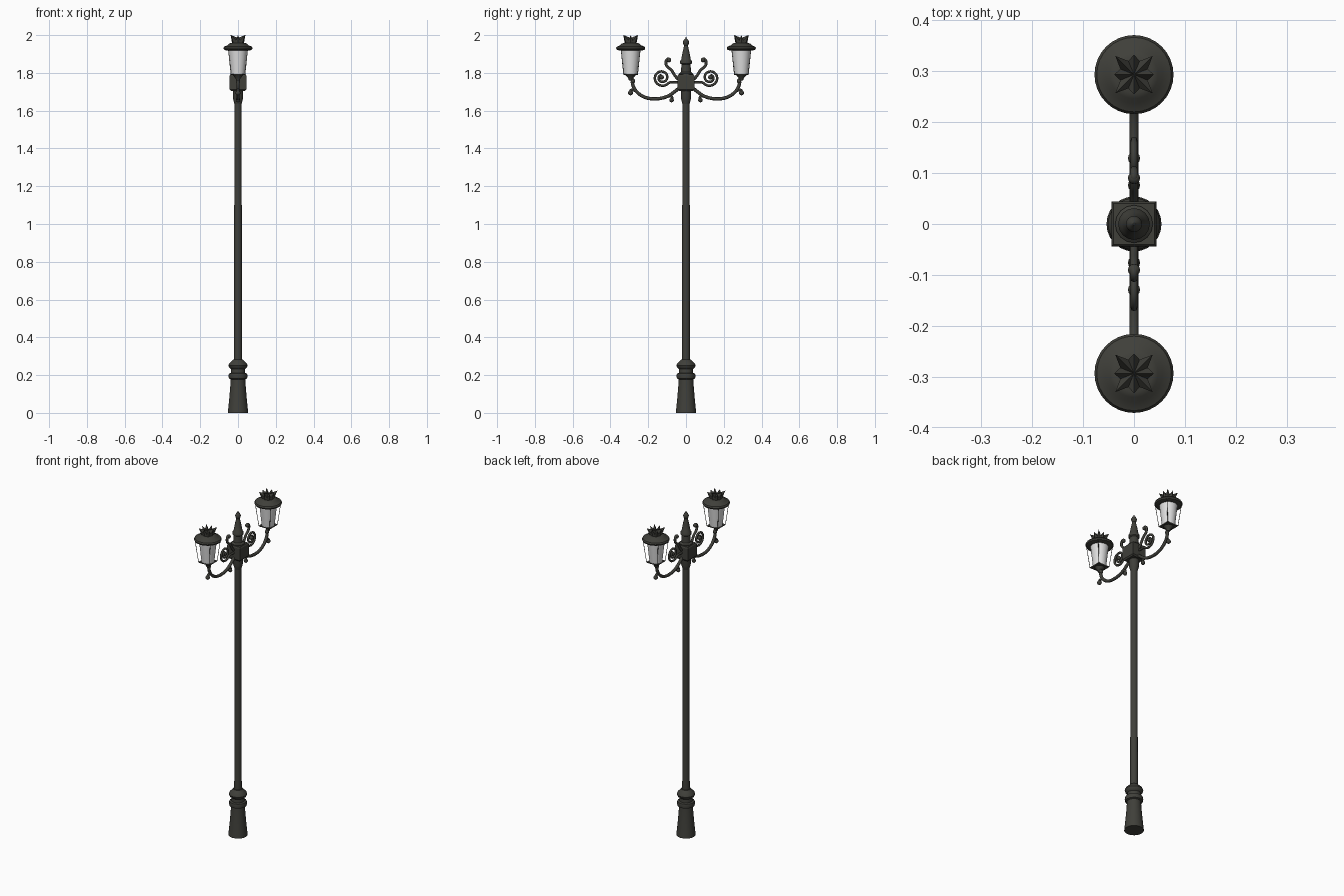
import bpy, bmesh, math
from mathutils import Vector

if "Cube" in bpy.data.objects:
    bpy.data.objects.remove(bpy.data.objects["Cube"])


def material(name, rgb):
    m = bpy.data.materials.new(name)
    m.diffuse_color = (*rgb, 1)
    m.use_nodes = True
    m.node_tree.nodes["Principled BSDF"].inputs["Base Color"].default_value = m.diffuse_color
    return m


IRON = material("dark iron", (0.050, 0.050, 0.042))
GLASS = material("pale glass", (0.75, 0.75, 0.75))
LAMP_Y = 0.293


def finish(bm, name, mat, smooth=True):
    bmesh.ops.recalc_face_normals(bm, faces=bm.faces)
    me = bpy.data.meshes.new(name)
    bm.to_mesh(me)
    bm.free()
    ob = bpy.data.objects.new(name, me)
    bpy.context.collection.objects.link(ob)
    me.materials.append(mat)
    if smooth:
        select(ob)
        bpy.ops.object.shade_smooth_by_angle(angle=math.radians(35))
    return ob


def select(ob):
    bpy.ops.object.select_all(action='DESELECT')
    ob.select_set(True)
    bpy.context.view_layer.objects.active = ob


def lathe(name, profile, mat=IRON, y=0, n=24):
    """Closed turned shape from (radius, height) pairs."""
    bm = bmesh.new()
    rings = [[bm.verts.new((r * math.cos(2 * math.pi * i / n),
                            y + r * math.sin(2 * math.pi * i / n), z))
              for i in range(n)] for r, z in profile]
    for a, b in zip(rings, rings[1:]):
        for i in range(n):
            j = (i + 1) % n
            bm.faces.new((a[i], a[j], b[j], b[i]))
    bm.faces.new(rings[0])
    bm.faces.new(rings[-1])
    return finish(bm, name, mat)


def square_block(name, levels, y=0):
    """Square-section block from (half width, height) pairs."""
    bm = bmesh.new()
    rings = [[bm.verts.new((sx * w, y + sy * w, z))
              for sx, sy in ((-1, -1), (1, -1), (1, 1), (-1, 1))] for w, z in levels]
    for a, b in zip(rings, rings[1:]):
        for i in range(4):
            j = (i + 1) % 4
            bm.faces.new((a[i], a[j], b[j], b[i]))
    bm.faces.new(rings[0])
    bm.faces.new(rings[-1])
    return finish(bm, name, IRON, False)


def tube(name, pts, radius, smooth_path=True):
    """Round bar along a path of (x, y, z) points."""
    cu = bpy.data.curves.new(name, 'CURVE')
    cu.dimensions = '3D'
    cu.bevel_depth = radius
    cu.bevel_resolution = 2
    cu.use_fill_caps = True
    cu.resolution_u = 4
    sp = cu.splines.new('NURBS' if smooth_path else 'POLY')
    sp.points.add(len(pts) - 1)
    for p, co in zip(sp.points, pts):
        p.co = (*co, 1)
    if smooth_path:
        sp.order_u = 3
        sp.use_endpoint_u = True
    cu.materials.append(IRON)
    ob = bpy.data.objects.new(name, cu)
    bpy.context.collection.objects.link(ob)
    select(ob)
    bpy.ops.object.convert(target='MESH')
    bpy.ops.object.shade_smooth_by_angle(angle=math.radians(50))


def ball(name, y, z, r):
    bm = bmesh.new()
    bmesh.ops.create_uvsphere(bm, u_segments=12, v_segments=8, radius=r)
    bmesh.ops.translate(bm, verts=bm.verts, vec=Vector((0, y, z)))
    finish(bm, name, IRON)


def crown(name, y):
    """Faceted lid ornament with a ring of eight flared points."""
    bm = bmesh.new()
    low, rim = [], []
    for i in range(16):
        a = math.pi * i / 8
        r, z = (0.029, 1.972) if i % 2 else ((0.052, 2.0) if i % 4 == 2 else (0.039, 2.0))
        low.append(bm.verts.new((0.029 * math.cos(a), y + 0.029 * math.sin(a), 1.945)))
        rim.append(bm.verts.new((r * math.cos(a), y + r * math.sin(a), z)))
    top = bm.verts.new((0, y, 1.985))
    for i in range(16):
        j = (i + 1) % 16
        bm.faces.new((low[i], low[j], rim[j], rim[i]))
        bm.faces.new((rim[i], rim[j], top))
    bm.faces.new(low)
    finish(bm, name, IRON, False)


# Base, pole and finial
lathe("base", [(0.054, 0), (0.052, 0.02), (0.046, 0.08), (0.041, 0.14), (0.039, 0.178),
               (0.048, 0.182), (0.051, 0.195), (0.048, 0.208), (0.038, 0.212),
               (0.037, 0.232), (0.047, 0.24), (0.051, 0.252), (0.047, 0.262),
               (0.034, 0.275), (0.026, 0.283)])
lathe("pole", [(0.021, 0.27), (0.019, 1.72)], n=20)
lathe("collar", [(0.019, 1.635), (0.023, 1.65), (0.027, 1.665), (0.027, 1.72)], n=20)
square_block("arm_block", [(0.038, 1.705), (0.044, 1.713), (0.044, 1.785), (0.040, 1.792)])
lathe("finial", [(0.037, 1.785), (0.037, 1.797), (0.027, 1.805), (0.024, 1.845),
                 (0.031, 1.85), (0.031, 1.862), (0.025, 1.872), (0.018, 1.91),
                 (0.010, 1.945), (0.015, 1.955), (0.016, 1.965), (0.011, 1.975),
                 (0.004, 1.983), (0.002, 1.99)], n=16)

for side, tag in ((-1, "near"), (1, "far")):
    def path(pts):
        return [(0, side * y, z) for y, z in pts]

    # Main arm with its curled ends
    tube("arm_" + tag, path([(0.03, 1.725), (0.06, 1.70), (0.10, 1.672), (0.16, 1.66),
                             (0.22, 1.668), (0.265, 1.70), (0.285, 1.74), (0.282, 1.765),
                             (0.293, 1.79)]), 0.009)
    tube("arm_curl_" + tag, path([(0.255, 1.695), (0.275, 1.71), (0.295, 1.71),
                                  (0.297, 1.695)]), 0.007)
    ball("arm_curl_end_" + tag, side * 0.294, 1.694, 0.013)
    ball("arm_tip_" + tag, side * 0.281, 1.757, 0.012)
    tube("lower_curl_" + tag, path([(0.10, 1.675), (0.085, 1.68), (0.07, 1.67),
                                    (0.074, 1.655)]), 0.007)
    ball("lower_curl_end_" + tag, side * 0.076, 1.656, 0.012)

    # Spiral scroll and its upright stem
    spiral = [(0.042, 1.75), (0.065, 1.75)]
    for i in range(26):
        t = i / 25
        a = math.radians(210 + 590 * t)
        r = 0.047 - 0.034 * t
        spiral.append((0.127 + r * math.cos(a), 1.775 + r * math.sin(a)))
    tube("scroll_" + tag, path(spiral), 0.0065)
    ball("scroll_eye_" + tag, side * 0.129, 1.777, 0.012)
    tube("stem_" + tag, path([(0.042, 1.765), (0.06, 1.785), (0.075, 1.815), (0.105, 1.835),
                              (0.108, 1.865), (0.092, 1.878), (0.085, 1.868)]), 0.0075)
    ball("stem_end_" + tag, side * 0.090, 1.868, 0.012)

    # Lantern: cup, floor, glass, corner bars, lid and crown
    y = side * LAMP_Y
    lathe("lamp_cup_" + tag, [(0.009, 1.76), (0.013, 1.772), (0.025, 1.785), (0.03, 1.792)],
          y=y, n=16)
    square_block("lamp_floor_" + tag, [(0.036, 1.788), (0.037, 1.794)], y)
    lathe("lamp_glass_" + tag, [(0.036, 1.793), (0.050, 1.922)], GLASS, y)
    for sx in (-1, 1):
        for sy in (-1, 1):
            tube("lamp_bar_" + tag, [(sx * 0.037, y + sy * 0.037, 1.79),
                                     (sx * 0.051, y + sy * 0.051, 1.925)], 0.0015, False)
    lathe("lamp_lid_" + tag, [(0.060, 1.918), (0.074, 1.923), (0.0775, 1.931), (0.073, 1.939),
                              (0.056, 1.946), (0.047, 1.955), (0.036, 1.959)], y=y, n=32)
    crown("lamp_crown_" + tag, y)
